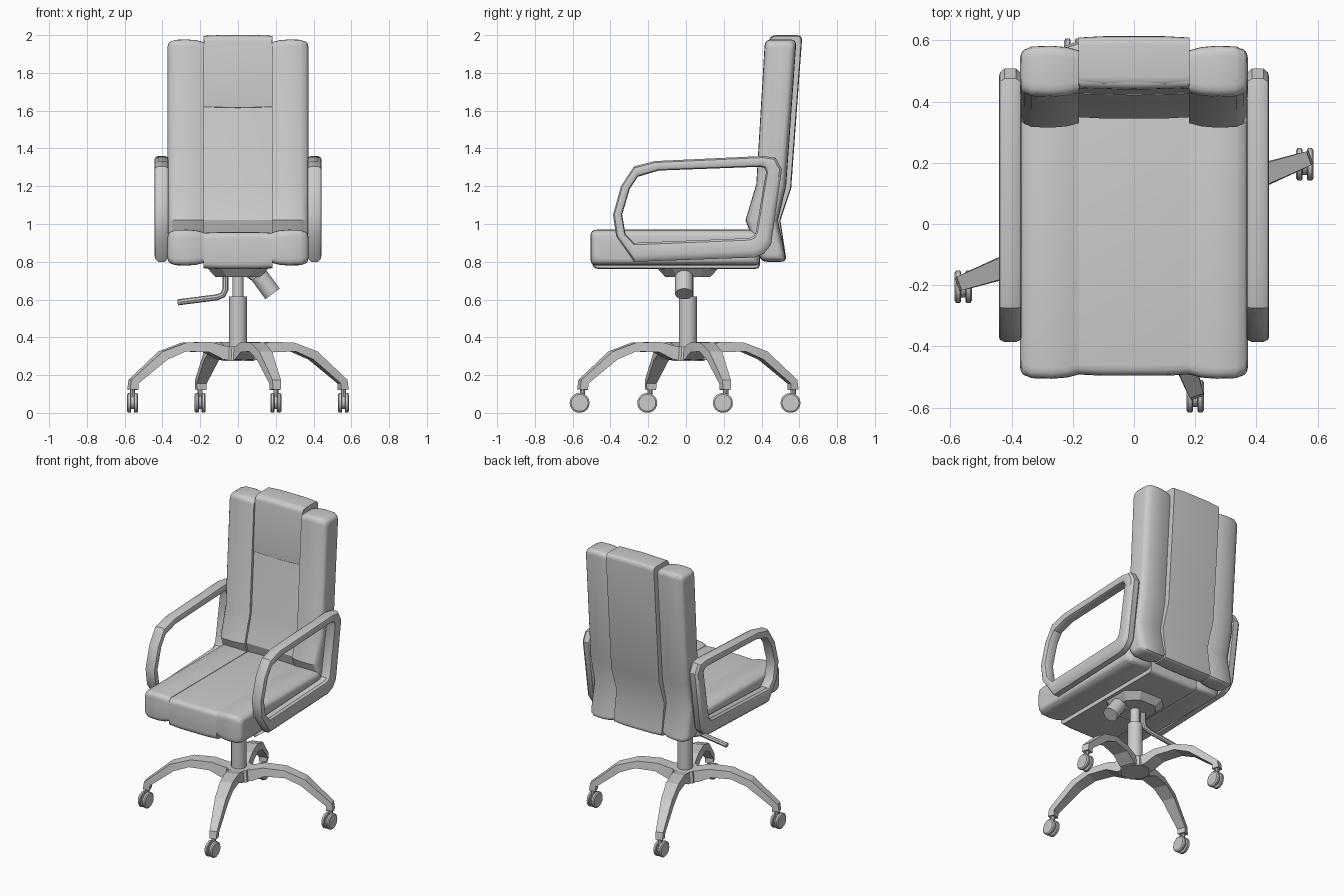
import bpy, bmesh, math
from mathutils import Vector, Matrix

if "Cube" in bpy.data.objects:
    bpy.data.objects.remove(bpy.data.objects["Cube"])


def finish(ob, angle=30):
    bpy.ops.object.select_all(action='DESELECT')
    ob.select_set(True)
    bpy.context.view_layer.objects.active = ob
    bpy.ops.object.shade_smooth_by_angle(angle=math.radians(angle))
    return ob


def loft(name, rings, closed=False, angle=30):
    """Skin a row of equal-sized point rings."""
    bm = bmesh.new()
    vs = [[bm.verts.new(p) for p in r] for r in rings]
    n = len(rings[0])
    for i in range(len(vs) if closed else len(vs) - 1):
        a, b = vs[i], vs[(i + 1) % len(vs)]
        for j in range(n):
            k = (j + 1) % n
            bm.faces.new((a[j], a[k], b[k], b[j]))
    if not closed:
        bm.faces.new(vs[0])
        bm.faces.new(vs[-1])
    bmesh.ops.recalc_face_normals(bm, faces=bm.faces)
    me = bpy.data.meshes.new(name)
    bm.to_mesh(me)
    bm.free()
    ob = bpy.data.objects.new(name, me)
    bpy.context.collection.objects.link(ob)
    return finish(ob, angle)


def rod(name, p, q, r, r2=None, n=16):
    """Cylinder or cone between two points."""
    p, q = Vector(p), Vector(q)
    rot = (q - p).to_track_quat('Z', 'Y')
    ring = lambda c, rad: [c + rot @ Vector((rad * math.cos(2 * math.pi * (i + .5) / n),
                                             rad * math.sin(2 * math.pi * (i + .5) / n), 0)) for i in range(n)]
    return loft(name, [ring(p, r), ring(q, r2 or r)])


def inset(pts, d):
    """Shift every edge of a clockwise polygon inwards by d."""
    out = []
    for i, p in enumerate(pts):
        e1 = (p - pts[i - 1]).normalized()
        e2 = (pts[(i + 1) % len(pts)] - p).normalized()
        n1, n2 = Vector((e1.y, -e1.x)), Vector((e2.y, -e2.x))
        out.append(p + (n1 + n2) * d / (1 + n1.dot(n2)))
    return out


def fillet(pts, radii, n=4):
    """Round polygon corners with a quadratic arc; radius 0 keeps the corner."""
    out = []
    for i, p in enumerate(pts):
        if not radii[i]:
            out.append(p)
            continue
        a = p + (pts[i - 1] - p).normalized() * radii[i]
        b = p + (pts[(i + 1) % len(pts)] - p).normalized() * radii[i]
        for k in range(n + 1):
            t = k / n
            out.append(a * (1 - t) ** 2 + p * 2 * t * (1 - t) + b * t * t)
    return out


def cushion(name, profile, stations):
    """Padded panel: (y, z, corner radius) profile run across x with varying inset."""
    pts = [Vector(p[:2]) for p in profile]
    radii = [p[2] for p in profile]
    return loft(name, [[(x, v.x, v.y) for v in fillet(inset(pts, d), radii)] for x, d in stations])


SIDE = [(.18, .014), (.22, .004), (.27, 0), (.335, .002), (.343, .006), (.36, .012), (.369, .022), (.372, .036)]
MID = [(-.182, .004), (-.1, 0), (0, 0), (.1, 0), (.182, .004)]

# Seat and backrest profiles, clockwise in the y-z plane
seat_side = [(-.506, .78, .035), (-.506, .97, .035), (.392, .97, .03), (.392, .78, .03)]
seat_mid = [(-.496, .762, .035), (-.496, .957, .035), (.392, .957, .03), (.392, .762, .03)]
back_side = [(.40, .80, .03), (.315, 1.02, 0), (.372, 1.21, 0), (.418, 1.977, .035), (.585, 1.977, .035),
             (.53, 1.2, 0), (.487, 1.02, 0), (.533, .80, .03)]
back_mid = [(.41, .80, .03), (.345, 1.02, 0), (.40, 1.21, 0), (.45, 2.0, .03), (.616, 2.0, .03),
            (.557, 1.19, 0), (.50, 1.02, 0), (.533, .80, .03)]
head_pad = [(.420, 1.615, .006), (.441, 1.998, .03), (.50, 1.998, .01), (.48, 1.615, .006)]

for part, side, mid in (("seat", seat_side, seat_mid), ("backrest", back_side, back_mid)):
    cushion(part + "_center_panel", mid, MID)
    for s, label in ((-1, "left"), (1, "right")):
        cushion(f"{part}_{label}_panel", side, [(s * x, d) for x, d in SIDE])
cushion("headrest_pad", head_pad, [(-.18, .004), (0, 0), (.18, .004)])

# Armrest loops: outer and inner outline pairs
outer = [(-.164, 1.333), (-.275, 1.305), (-.344, 1.2), (-.386, 1.05), (-.37, .935), (-.275, .80),
         (.365, .823), (.415, .845), (.45, .89), (.508, 1.29), (.475, 1.35), (.41, 1.36)]
inner = [(-.145, 1.283), (-.255, 1.25), (-.298, 1.185), (-.338, 1.05), (-.32, .945), (-.275, .90),
         (.335, .925), (.358, .935), (.37, .96), (.424, 1.275), (.415, 1.297), (.39, 1.303)]
section = [(0, .25), (0, .75), (.15, .95), (.35, 1), (.7, 1), (.9, .93), (1, .75),
           (1, .25), (.9, .07), (.7, 0), (.35, 0), (.15, .05)]
for s, label in ((-1, "left"), (1, "right")):
    rings = []
    for o, i in zip(outer, inner):
        o, i = Vector(o), Vector(i)
        rings.append([(s * (.367 + .075 * w), *o.lerp(i, u)) for u, w in section])
    loft(f"{label}_armrest", rings, closed=True, angle=35)

# Under-seat plate, gas column and hub
CY = .01
plate = lambda h, c, z: [(x, CY + y, z) for x, y in ((h, c), (c, h), (-c, h), (-h, c),
                                                     (-h, -c), (-c, -h), (c, -h), (h, -c))]
loft("seat_plate", [plate(.12, .06, .72), plate(.17, .09, .775)])
rod("upper_column", (0, CY, .58), (0, CY, .74), .031)
rod("lower_column", (0, CY, .33), (0, CY, .615), .048)
rod("base_hub", (0, CY, .275), (0, CY, .352), .095, .085, n=8)

# Tilt knob and height lever
rod("tilt_neck", (.06, -.01, .745), (.12, -.01, .705), .03)
rod("tilt_knob", (.11, -.01, .73), (.183, -.01, .63), .048)
cu = bpy.data.curves.new("height_lever", 'CURVE')
cu.dimensions = '3D'
cu.bevel_depth, cu.bevel_resolution, cu.use_fill_caps = .016, 2, True
path = [(-.32, CY, .585), (-.11, CY, .612), (-.08, CY, .625), (-.066, CY, .655), (-.066, CY, .74)]
sp = cu.splines.new('POLY')
sp.points.add(len(path) - 1)
for p, c in zip(sp.points, path):
    p.co = (*c, 1)
lever = bpy.data.objects.new("height_lever", cu)
bpy.context.collection.objects.link(lever)
bpy.ops.object.select_all(action='DESELECT')
lever.select_set(True)
bpy.context.view_layer.objects.active = lever
bpy.ops.object.convert(target='MESH')
finish(bpy.context.object)

# Four arched legs: (top r, top z, bottom r, bottom z, half width)
LEG = [(.04, .345, .04, .275, .055), (.09, .355, .10, .283, .052), (.165, .375, .18, .322, .05),
       (.30, .373, .31, .325, .047), (.435, .325, .41, .283, .042), (.607, .175, .57, .155, .028),
       (.615, .125, .57, .122, .026)]
for k in range(4):
    a = math.atan2(.2, .558) + k * math.pi / 2
    M = Matrix.Translation((0, CY, 0)) @ Matrix.Rotation(a, 4, 'Z')
    loft(f"base_leg_{k + 1}", [[M @ Vector(p) for p in ((tr, -w * .85, tz), (tr, w * .85, tz), (br, w, bz), (br, -w, bz))]
                               for tr, tz, br, bz, w in LEG], angle=15)
    # Caster: stem, fork block and twin wheels, all rolling along y
    x, y, _ = M @ Vector((.593, 0, 0))
    rod(f"caster_stem_{k + 1}", (x, y, .07), (x, y, .145), .014, n=10)
    wy = y - .015
    rod(f"caster_axle_{k + 1}", (x - .012, wy, .055), (x + .012, wy, .055), .036)
    for s in (-1, 1):
        ring = lambda dx, r: [(x + s * dx, wy + r * math.cos(t * math.pi / 9), .053 + r * math.sin(t * math.pi / 9))
                              for t in range(18)]
        loft(f"caster_wheel_{k + 1}_{'left' if s < 0 else 'right'}",
             [ring(.007, .049), ring(.011, .053), ring(.023, .053), ring(.029, .045)])
